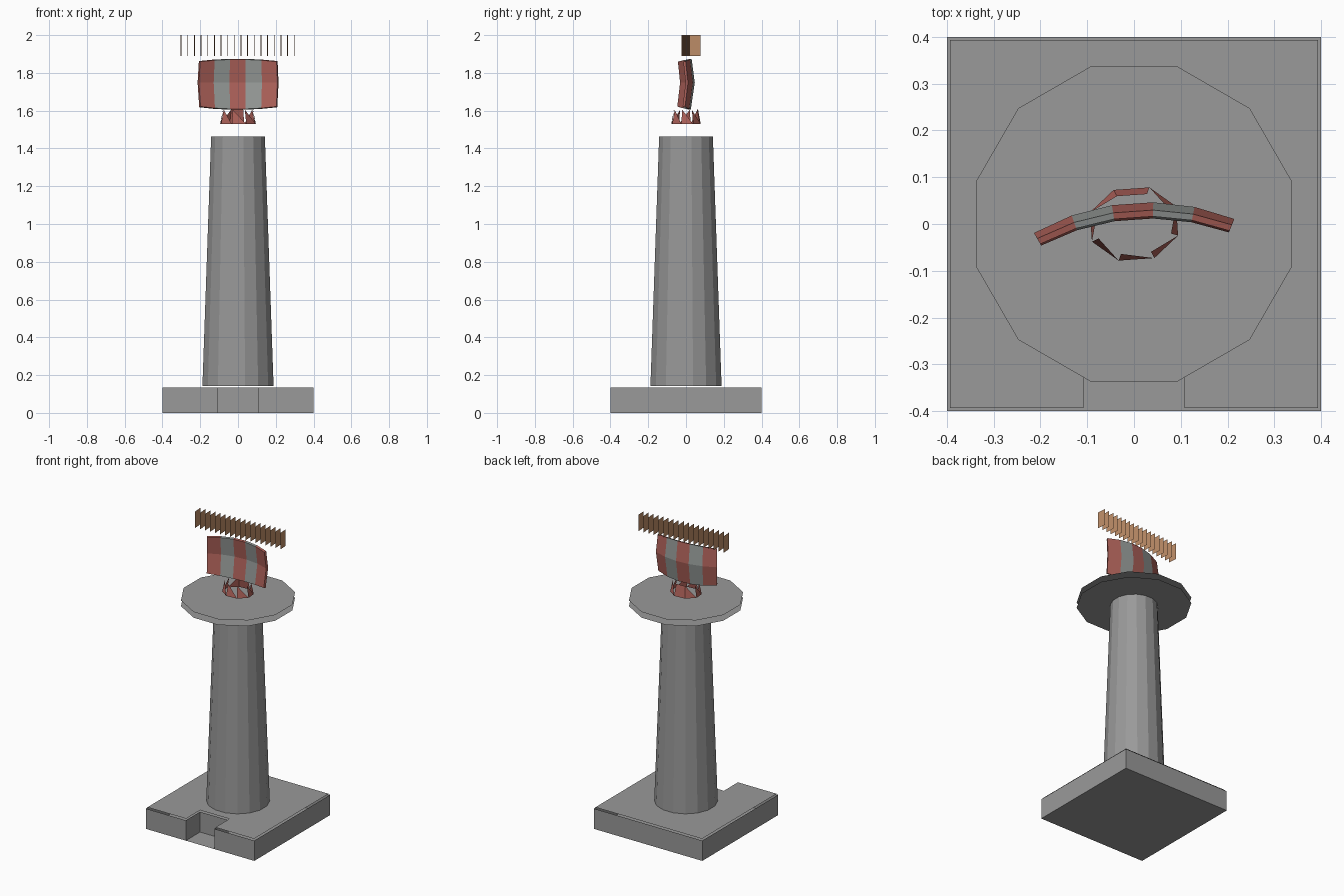
import bpy
import math
from mathutils import Matrix, Vector

cube = bpy.data.objects.get("Cube")
if cube:
    bpy.data.objects.remove(cube, do_unlink=True)


def material(name, colour):
    m = bpy.data.materials.new(name)
    m.use_nodes = True
    m.diffuse_color = (*colour, 1)
    m.node_tree.nodes["Principled BSDF"].inputs["Base Color"].default_value = (*colour, 1)
    return m


concrete = material("concrete grey", (0.32, 0.32, 0.32))
red = material("signal red", (0.42, 0.12, 0.10))
panel_grey = material("panel grey", (0.30, 0.32, 0.31))
tan = material("antenna tan", (0.52, 0.27, 0.14))


def build(name, verts, faces, mats, turn=0.0):
    mesh = bpy.data.meshes.new(name)
    rot = Matrix.Rotation(turn, 4, "Z")
    mesh.from_pydata([rot @ Vector(v) for v in verts], [], faces)
    for m in mats:
        mesh.materials.append(m)
    obj = bpy.data.objects.new(name, mesh)
    bpy.context.collection.objects.link(obj)
    return obj


def ring(n, rx, ry, z):
    angles = [2 * math.pi * (i + 0.5) / n for i in range(n)]
    return [(rx * math.cos(a), ry * math.sin(a), z) for a in angles]


def walls(n):
    return [(i, (i + 1) % n, n + (i + 1) % n, n + i) for i in range(n)]


def notched(half, notch, back, z):
    left = [(-half, half), (-half, -half), (-notch, -half), (-notch, back)]
    right = [(-x, y) for x, y in reversed(left)]
    return [(x, y, z) for x, y in left + right]


TURN = math.radians(4)

# Base: notched walls, full floor and a slightly raised, inset deck
floor_z, wall_z, deck_z = 0, 0.135, 0.143
build("base_walls", notched(0.4, 0.105, -0.25, floor_z) + notched(0.4, 0.105, -0.25, wall_z),
      walls(8), [concrete])
build("base_floor", [(-0.4, 0.4, 0), (0.4, 0.4, 0), (0.4, -0.4, 0), (-0.4, -0.4, 0)],
      [(0, 1, 2, 3)], [concrete])
build("base_deck", notched(0.393, 0.108, -0.245, deck_z), [range(8)], [concrete])

# Tapered column
build("column", ring(16, 0.192, 0.192, deck_z) + ring(16, 0.145, 0.145, 1.463),
      walls(16), [concrete])

# Platform: two separate discs
build("platform_top", ring(12, 0.35, 0.35, 1.505), [range(12)], [concrete])
build("platform_underside", ring(12, 0.35, 0.35, 1.467), [range(11, -1, -1)], [concrete])

# Pedestal: a crown of triangular braces with one full panel at the back
n = 8
braces = [(i, (i + 1) % n, n + i) for i in range(n)]
braces[1] = (1, 2, n + 2, n + 1)
build("pedestal", ring(n, 0.1, 0.082, 1.529) + ring(n, 0.084, 0.067, 1.605),
      braces, [red], TURN)

# Dish: curved shell of five striped panels, hollow side to the front
columns = [math.radians(10.4 * (i - 2.5)) for i in range(6)]
rows = [math.radians(b) for b in (-17, 0, 15)]
verts = []
for radius in (0.49, 0.476):
    for b in rows:
        for a in columns:
            d = Vector((math.tan(a), 1, math.tan(b))).normalized() * radius
            verts.append(d + Vector((0, -0.4446, 1.748)))
faces = []
for r in range(2):
    for c in range(5):
        p = r * 6 + c
        faces.append((p + 1, p, p + 6, p + 7))
        faces.append((p + 18, p + 19, p + 25, p + 24))
for c in range(5):
    faces.append((c, c + 1, c + 19, c + 18))
    faces.append((c + 13, c + 12, c + 30, c + 31))
for p in (0, 6):
    faces.append((p + 6, p, p + 18, p + 24))
    faces.append((p + 5, p + 11, p + 29, p + 23))
dish = build("dish", verts, faces, [red, panel_grey], TURN)
for poly in dish.data.polygons:
    x = (TURN * poly.center.y + poly.center.x)
    poly.material_index = 1 if 0.06 < abs(x) < 0.12 else 0

# Comb antenna: a row of thin upright plates
verts, faces = [], []
for i in range(18):
    x = -0.3 + 0.6 * i / 17
    k = len(verts)
    verts += [(x, -0.003, 1.89), (x, 0.057, 1.89), (x, 0.057, 2.0), (x, -0.003, 2.0)]
    faces.append((k, k + 1, k + 2, k + 3))
build("comb_antenna", verts, faces, [tan], TURN)
